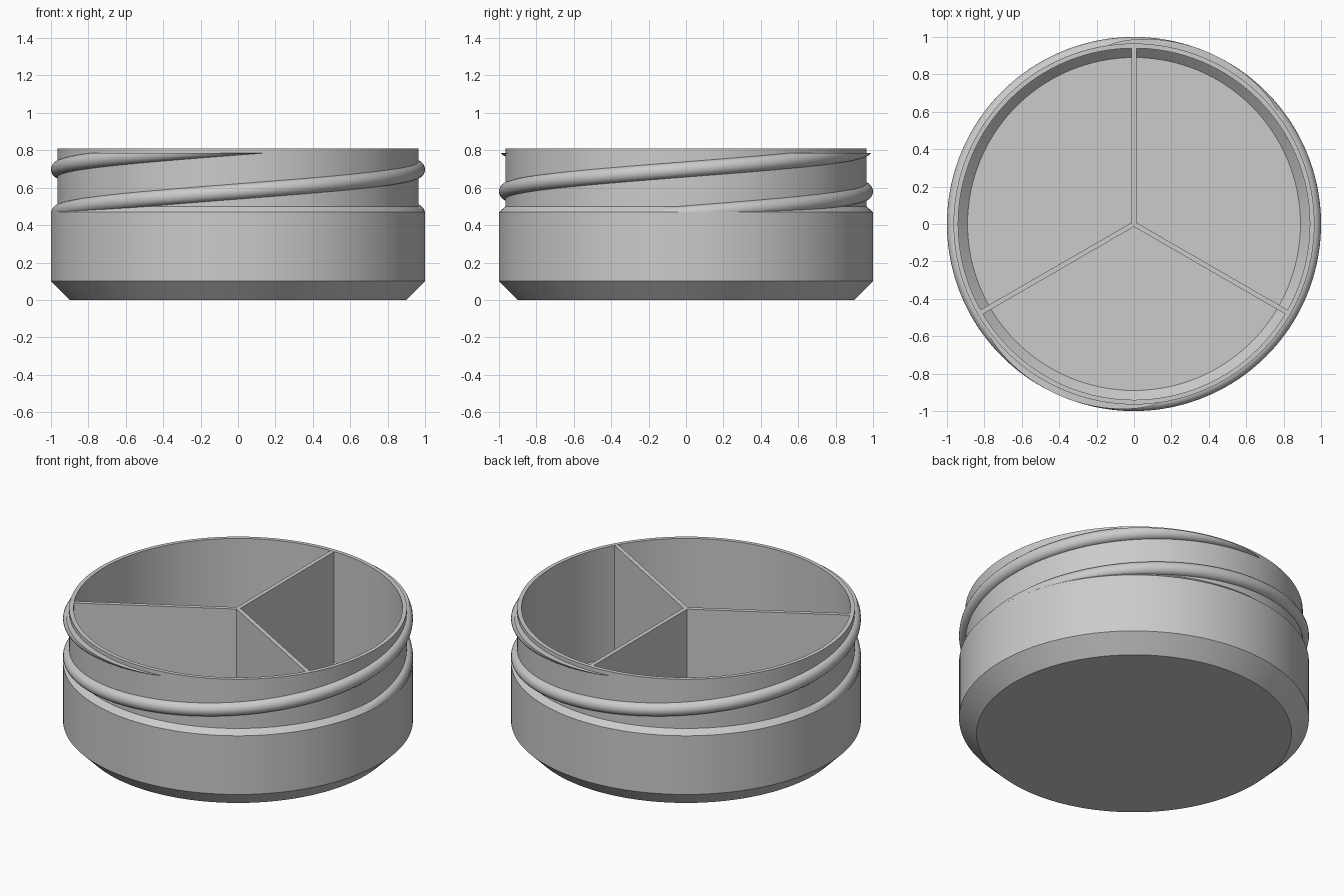
import bpy, bmesh, math
from mathutils import Matrix

if "Cube" in bpy.data.objects:
    bpy.data.objects.remove(bpy.data.objects["Cube"])

grey = bpy.data.materials.new("plain_grey")
grey.use_nodes = True
COLOUR = (0.6, 0.6, 0.6, 1)
grey.diffuse_color = COLOUR
grey.node_tree.nodes["Principled BSDF"].inputs["Base Color"].default_value = COLOUR


def finish(name, bm, smooth=True):
    bmesh.ops.remove_doubles(bm, verts=bm.verts, dist=1e-5)
    bmesh.ops.recalc_face_normals(bm, faces=bm.faces)
    mesh = bpy.data.meshes.new(name)
    bm.to_mesh(mesh)
    bm.free()
    mesh.materials.append(grey)
    ob = bpy.data.objects.new(name, mesh)
    bpy.context.collection.objects.link(ob)
    if smooth:
        bpy.ops.object.select_all(action='DESELECT')
        ob.select_set(True)
        bpy.context.view_layer.objects.active = ob
        bpy.ops.object.shade_smooth_by_angle(angle=math.radians(30))
    return ob


# Jar body: one closed profile, outside and inside, spun about z
RIM, NECK, INNER = 0.81, 0.965, 0.94
profile = [(0, 0), (0.9, 0), (1, 0.1), (1, 0.47), (NECK, 0.5), (NECK, RIM),
           (INNER, RIM), (INNER, 0.11), (0.89, 0.06), (0, 0.06)]
bm = bmesh.new()
points = [bm.verts.new((r, 0, z)) for r, z in profile]
edges = [bm.edges.new(pair) for pair in zip(points, points[1:])]
bmesh.ops.spin(bm, geom=points + edges, cent=(0, 0, 0), axis=(0, 0, 1),
               angle=math.tau, steps=128, use_merge=True)
finish("jar_body", bm)

# Three dividers meeting in the middle
for i, name in enumerate(("back_divider", "right_divider", "left_divider")):
    bm = bmesh.new()
    bmesh.ops.create_cube(bm, size=1)
    length, bottom, top = INNER + 0.003, 0.05, RIM - 0.001
    bmesh.ops.scale(bm, verts=bm.verts, vec=(length, 0.026, top - bottom))
    bmesh.ops.translate(bm, verts=bm.verts, vec=(length / 2, 0, (top + bottom) / 2))
    turn = Matrix.Rotation(math.radians(90 + 120 * i), 3, 'Z')
    bmesh.ops.rotate(bm, verts=bm.verts, matrix=turn)
    finish(name, bm, smooth=False)

# Two-start screw thread: rounded ridge trimmed flat at the shoulder and near the rim
LOW, HIGH, HALF = 0.47, 0.785, 0.042
ROWS, STEPS = 10, 220
RISE = 0.118 / 90


def thread(name, offset):
    bm = bmesh.new()
    rings = []
    for s in range(STEPS + 1):
        deg = -20 + 298 * s / STEPS
        centre = 0.462 + RISE * deg
        lo = min(max(centre - HALF, LOW), HIGH)
        hi = max(min(centre + HALF, HIGH), lo)
        a = math.radians(deg + offset)
        ring = []
        for k in range(ROWS + 1):
            z = lo + (hi - lo) * (1 - math.cos(math.pi * k / ROWS)) / 2
            bulge = math.sqrt(max(0, 1 - ((z - centre) / HALF) ** 2))
            r = 0.96 + 0.04 * bulge
            ring.append((r, z))
        ring = [(0.955, lo)] + ring + [(0.955, hi)]
        rings.append([bm.verts.new((r * math.cos(a), r * math.sin(a), z))
                      for r, z in ring])
    for a, b in zip(rings, rings[1:]):
        for k in range(len(a)):
            n = (k + 1) % len(a)
            bm.faces.new((a[k], b[k], b[n], a[n]))
    bm.faces.new(rings[0])
    bm.faces.new(rings[-1])
    finish(name, bm)


thread("left_thread", 0)
thread("right_thread", 180)
